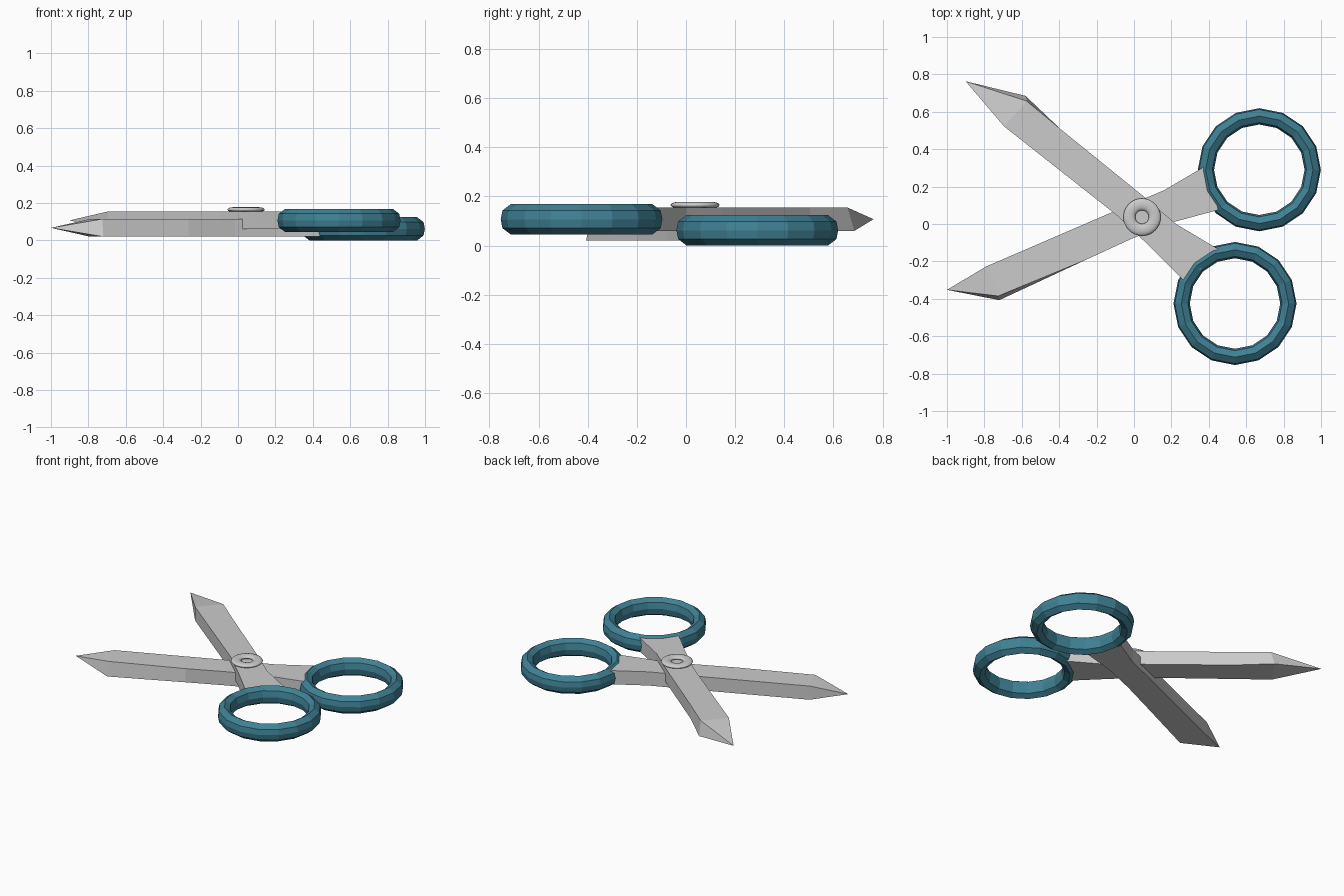
import bpy, bmesh
from math import cos, sin, tau

if "Cube" in bpy.data.objects:
    bpy.data.objects.remove(bpy.data.objects["Cube"])

teal = bpy.data.materials.new("teal")
teal.diffuse_color = (0.05, 0.22, 0.30, 1)
teal.use_nodes = True
teal.node_tree.nodes["Principled BSDF"].inputs["Base Color"].default_value = teal.diffuse_color


def add_object(name, bm, mat=None):
    bmesh.ops.recalc_face_normals(bm, faces=bm.faces)
    me = bpy.data.meshes.new(name)
    bm.to_mesh(me)
    bm.free()
    ob = bpy.data.objects.new(name, me)
    bpy.context.collection.objects.link(ob)
    if mat:
        me.materials.append(mat)
    return ob


def blade(name, tip, edge, spine, flare, z0, z1):
    """Flat bar between two side lines, ending in a four-sided point.
    The lower corner of the cutting edge is pushed out by flare."""
    bm = bmesh.new()
    outline = edge + spine[::-1]
    top = [bm.verts.new((x, y, z1)) for x, y in outline]
    low = [bm.verts.new((x, y, z0)) for x, y in outline]
    low[0].co.x += flare[0]
    low[0].co.y += flare[1]
    bm.faces.new(top)
    bm.faces.new(low)
    n = len(outline)
    for i in range(n - 1):
        bm.faces.new((top[i], top[i + 1], low[i + 1], low[i]))
    # pointed tip
    p = bm.verts.new((*tip, (z0 + z1) / 2))
    section = [top[0], top[-1], low[-1], low[0]]
    for i in range(4):
        bm.faces.new((section[i], section[(i + 1) % 4], p))
    return add_object(name, bm)


def ring(name, centre, profile, sides, mat=None):
    """Revolve a closed (radius, height) profile around z."""
    bm = bmesh.new()
    cx, cy, cz = centre
    loops = [[bm.verts.new((cx + r * cos(tau * i / sides),
                            cy + r * sin(tau * i / sides), cz + h))
              for r, h in profile] for i in range(sides)]
    m = len(profile)
    for i in range(sides):
        a, b = loops[i], loops[(i + 1) % sides]
        for j in range(m):
            k = (j + 1) % m
            bm.faces.new((a[j], b[j], b[k], a[k]))
    return add_object(name, bm, mat)


# upper and lower blades with their necks
blade("upper_blade", (-0.90, 0.763),
      [(-0.573, 0.657), (-0.39, 0.505), (0.055, 0.145), (0.225, 0.0), (0.46, -0.14)],
      [(-0.695, 0.522), (-0.09, 0.045), (0.09, -0.125), (0.28, -0.315)],
      (-0.007, 0.028), 0.06, 0.155)
blade("lower_blade", (-1.0, -0.352),
      [(-0.725, -0.385), (-0.265, -0.195), (-0.015, -0.08), (0.21, 0.01), (0.45, 0.075)],
      [(-0.79, -0.227), (-0.055, 0.09), (0.16, 0.18), (0.39, 0.315)],
      (0.005, -0.022), 0.02, 0.115)

# finger rings
grip = [(0.329, 0), (0.322, 0.036), (0.287, 0.0625), (0.252, 0.042),
        (0.242, 0), (0.252, -0.042), (0.287, -0.0625), (0.322, -0.036)]
ring("upper_finger_ring", (0.54, -0.425, 0.107), grip, 16, teal)
ring("lower_finger_ring", (0.67, 0.29, 0.0625), grip, 16, teal)

# pivot screw
rivet = [(0.068 + 0.032 * cos(tau * i / 12), 0.013 * sin(tau * i / 12)) for i in range(12)]
screw = ring("pivot_screw", (0.043, 0.037, 0.165), rivet, 32)
screw.data.shade_smooth()
